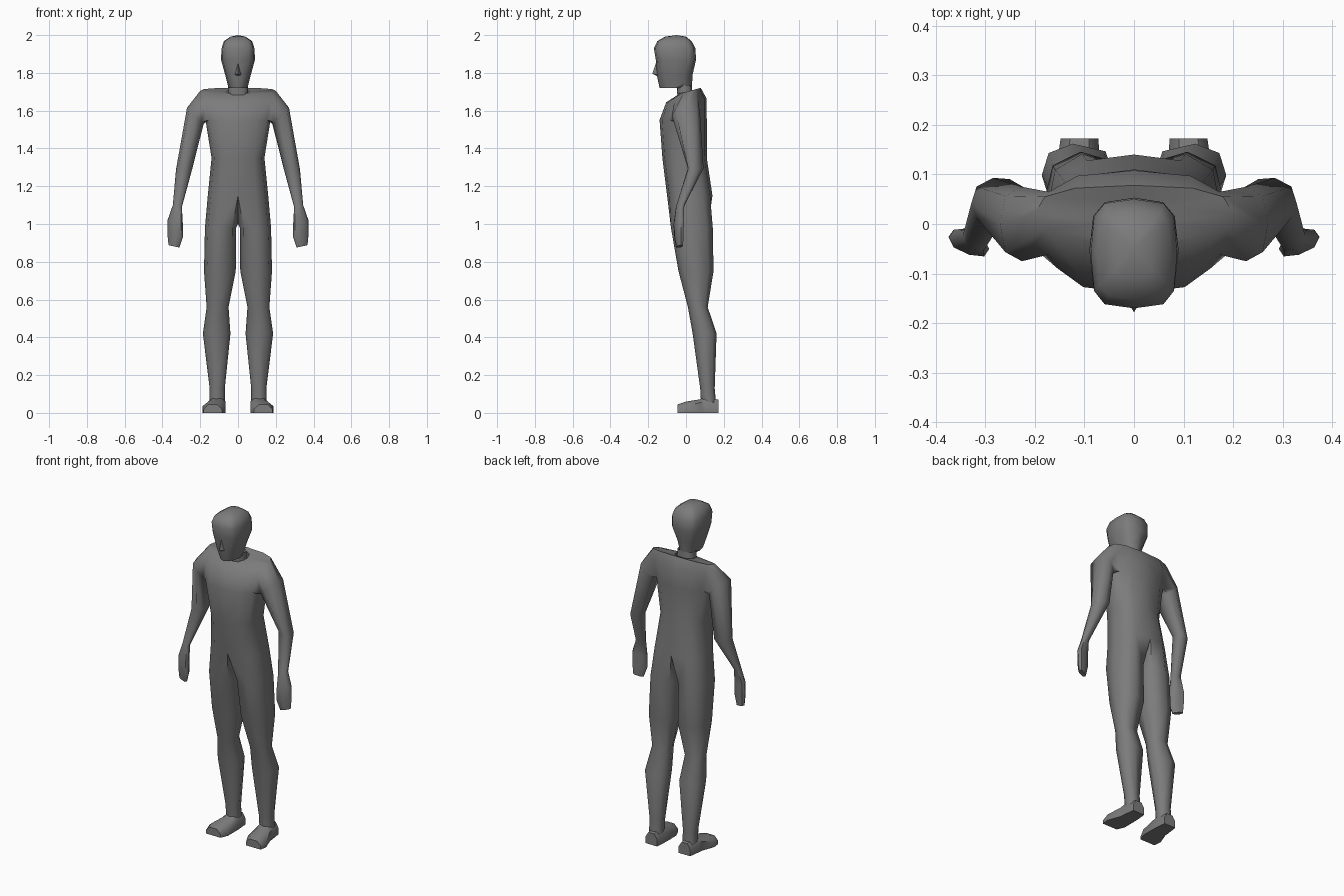
import bpy, bmesh, math

if "Cube" in bpy.data.objects:
    bpy.data.objects.remove(bpy.data.objects["Cube"])

grey = bpy.data.materials.new("mid_grey")
grey.diffuse_color = (0.2, 0.2, 0.2, 1)
grey.use_nodes = True
grey.node_tree.nodes["Principled BSDF"].inputs["Base Color"].default_value = grey.diffuse_color


def power(v, e):
    return math.copysign(abs(v) ** e, v) if abs(v) > 1e-6 else 0.0


def ring(bm, angles, z, xi, xo, yf, yb, e=0.8, tilt=0.0, zi=None, skew=0.0):
    """Rounded-box ring; angle 0 is the outer side, -90 the front. zi tilts the inner side."""
    cx, rx, cy, ry = (xi + xo) / 2, (xo - xi) / 2, (yf + yb) / 2, (yb - yf) / 2
    out = []
    for a in angles:
        c = power(math.cos(math.radians(a)), e)
        s = power(math.sin(math.radians(a)), e)
        zz = z + tilt * ry * s
        if zi is not None:
            zz = zi + (z - zi) * (c + 1) / 2
        out.append(bm.verts.new((cx + rx * c, cy + ry * s + skew * c, zz)))
    return out


def bridge(bm, a, b, closed, skip=()):
    n = len(a)
    for i in range(n if closed else n - 1):
        if i not in skip:
            j = (i + 1) % n
            bm.faces.new((a[i], a[j], b[j], b[i]))


def finish(bm, name, angle=50, clip=True):
    bmesh.ops.recalc_face_normals(bm, faces=bm.faces)
    me = bpy.data.meshes.new(name)
    bm.to_mesh(me)
    bm.free()
    me.materials.append(grey)
    ob = bpy.data.objects.new(name, me)
    bpy.context.collection.objects.link(ob)
    m = ob.modifiers.new("mirror", 'MIRROR')
    m.use_clip = clip
    m.merge_threshold = 0.0005
    bpy.ops.object.select_all(action='DESELECT')
    ob.select_set(True)
    bpy.context.view_layer.objects.active = ob
    bpy.ops.object.modifier_apply(modifier=m.name)
    bpy.ops.object.shade_smooth_by_angle(angle=math.radians(angle))
    return ob


HALF = [-90, -60, -30, 0, 30, 60, 90]

# Body: half torso, arm and leg in one skin, mirrored
bm = bmesh.new()
torso = [  # z, half width, front, back, tilt
    (1.15, .16, -.10, .14, 0), (1.35, .14, -.125, .11, 0), (1.55, .172, -.14, .11, 0),
    (1.655, .192, -.105, .108, .1), (1.705, .2, -.035, .078, .28),
    (1.70, .06, -.045, .05, .2)]
rows = [ring(bm, HALF, z, -w, w, f, b, .75, t) for z, w, f, b, t in torso]
for k in range(len(rows) - 1):
    bridge(bm, rows[k], rows[k + 1], False, (2, 3) if k in (2, 3) else ())

# Arm grows out of the opening in the torso side
lo, mid, hi = rows[2:5]
prev = [lo[2], lo[3], lo[4], mid[4], hi[4], hi[3], hi[2], mid[2]]
ARM = [-135, 180, 135, 90, 45, 0, -45, -90]
arm = [  # inner x, inner z, outer x, outer z, front, back, skew
    (.182, 1.53, .27, 1.615, -.075, .075, 0), (.24, 1.30, .328, 1.29, .01, .093, -.01),
    (.297, 1.09, .345, 1.10, -.052, -.01, .008), (.292, 1.0, .373, 1.02, -.062, -.015, .012),
    (.292, .93, .374, .95, -.06, -.016, .012), (.31, .875, .368, .888, -.05, -.018, .008)]
for xi, zi, xo, zo, f, b, sk in arm:
    cur = ring(bm, ARM, zo, xi, xo, f, b, .8, 0, zi, sk)
    bridge(bm, prev, cur, True)
    prev = cur
bm.faces.new(prev)

# Leg grows out of the hip row plus one crotch point
prev = rows[0] + [bm.verts.new((0, .03, 1.0))]
LEG = [-135, -85, -40, 0, 40, 85, 135, 180]
leg = [  # z, inner x, outer x, front, back
    (.98, .01, .175, -.08, .142), (.75, .012, .18, -.04, .146), (.56, .05, .166, .01, .115),
    (.42, .04, .186, .035, .162), (.13, .07, .15, .075, .152), (.04, .07, .152, .08, .16)]
for z, xi, xo, f, b in leg:
    cur = ring(bm, LEG, z, xi, xo, f, b)
    bridge(bm, prev, cur, True)
    prev = cur
bm.faces.new(prev)
finish(bm, "body", 60)

# Feet: lofted from heel to toe
bm = bmesh.new()
prev = None
foot = [(.172, .072, .148, .04, .07), (.10, .066, .158, .06, .085), (.075, .066, .16, .055, .072),
        (0, .066, .188, .035, .06), (-.045, .085, .182, .02, .045)]  # y, x range, side and top height
for y, a, b, hs, ht in foot:
    i = (b - a) * .25
    pts = [(a, 0), (b, 0), (b, hs), (b - i, ht), (a + i, ht), (a, hs)]
    cur = [bm.verts.new((x, y, z)) for x, z in pts]
    if prev:
        bridge(bm, prev, cur, True)
    else:
        bm.faces.new(cur)
    prev = cur
bm.faces.new(prev)
finish(bm, "feet", 50, False)

# Head and neck: half rings stacked from collar to crown
bm = bmesh.new()
head = [  # z, half width, front, back, squareness
    (1.67, .055, -.045, .035, .8), (1.735, .052, -.05, .03, .8), (1.72, .05, -.14, .031, 1.0),
    (1.79, .068, -.155, .035, .8), (1.87, .09, -.16, .053, .62), (1.93, .087, -.17, .05, .55),
    (1.968, .075, -.152, .03, .55), (1.992, .04, -.11, .0, .6)]
rows = [ring(bm, HALF, z, -w, w, f, b, e) for z, w, f, b, e in head]
for a, b in zip(rows, rows[1:]):
    bridge(bm, a, b, False)
crown = bm.verts.new((0, -.05, 2.0))
for a, b in zip(rows[-1], rows[-1][1:]):
    bm.faces.new((a, b, crown))
finish(bm, "head", 45)

# Nose: small wedge
bm = bmesh.new()
top, tip, base, side = [bm.verts.new(p) for p in
                        ((0, -.157, 1.86), (0, -.178, 1.795), (0, -.15, 1.782), (.018, -.148, 1.79))]
bm.faces.new((top, tip, side))
bm.faces.new((tip, base, side))
finish(bm, "nose")
